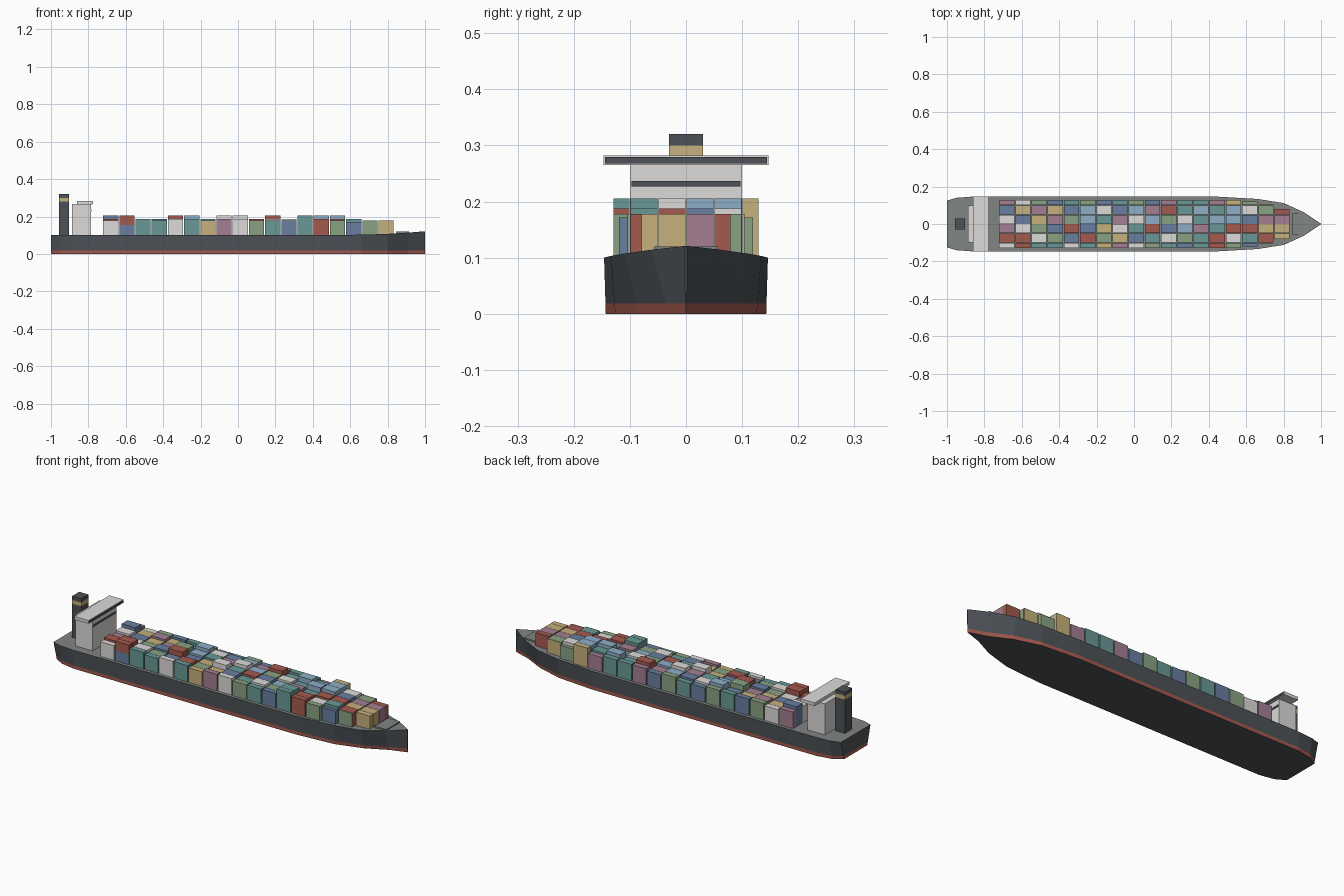
import bpy, bmesh, random

if "Cube" in bpy.data.objects:
    bpy.data.objects.remove(bpy.data.objects["Cube"])

random.seed(4)


def srgb(*rgb):
    return [((c / 255 + 0.055) / 1.055) ** 2.4 for c in rgb] + [1.0]


def material(name, *rgb):
    m = bpy.data.materials.new(name)
    m.diffuse_color = srgb(*rgb)
    m.use_nodes = True
    m.node_tree.nodes["Principled BSDF"].inputs["Base Color"].default_value = m.diffuse_color
    return m


MATS = {
    "H": material("hull charcoal", 77, 82, 87),
    "K": material("deck grey", 128, 133, 130),
    "W": material("off white", 220, 219, 217),
    "R": material("brick red", 165, 90, 79),
    "T": material("teal", 104, 153, 150),
    "N": material("slate blue", 104, 127, 160),
    "L": material("light blue", 143, 174, 198),
    "G": material("sage green", 137, 162, 131),
    "Y": material("sand", 198, 176, 124),
    "M": material("mauve", 163, 127, 147),
}


def finish(name, bm, keys):
    bmesh.ops.recalc_face_normals(bm, faces=bm.faces)
    me = bpy.data.meshes.new(name)
    bm.to_mesh(me)
    bm.free()
    for k in keys:
        me.materials.append(MATS[k])
    ob = bpy.data.objects.new(name, me)
    bpy.context.collection.objects.link(ob)
    return ob


def add_box(bm, x0, x1, y0, y1, z0, z1, mat=0):
    v = [bm.verts.new((x, y, z)) for x in (x0, x1) for y in (y0, y1) for z in (z0, z1)]
    for f in ((0, 1, 3, 2), (4, 6, 7, 5), (0, 4, 5, 1), (2, 3, 7, 6), (0, 2, 6, 4), (1, 5, 7, 3)):
        bm.faces.new([v[i] for i in f]).material_index = mat


def box(name, key, *dims):
    bm = bmesh.new()
    add_box(bm, *dims)
    return finish(name, bm, key)


# Hull stations: x, half width at keel, half width at deck, deck height
STATIONS = [
    (-1.0, 0.098, 0.125, 0.1), (-0.95, 0.128, 0.14, 0.1), (-0.87, 0.143, 0.146, 0.1),
    (0.45, 0.143, 0.146, 0.1), (0.66, 0.126, 0.134, 0.103), (0.80, 0.085, 0.112, 0.107),
    (0.91, 0.03, 0.062, 0.114), (1.0, 0.001, 0.002, 0.121)]
WATERLINE = 0.018
bm = bmesh.new()
rings = []
for x, low, top, h in STATIONS:
    mid = low + (top - low) * WATERLINE / h
    half = [(low, 0), (mid, WATERLINE), (top, h)]
    pts = half + [(-y, z) for y, z in reversed(half)]
    rings.append([bm.verts.new((x, y, z)) for y, z in pts])
STRIP = [1, 0, 2, 0, 1, 0]      # red band, topsides, deck, topsides, red band, bottom
for a, b in zip(rings, rings[1:]):
    for i in range(6):
        j = (i + 1) % 6
        bm.faces.new((a[i], a[j], b[j], b[i])).material_index = STRIP[i]
for r in (rings[0], rings[-1]):
    bm.faces.new((r[0], r[1], r[4], r[5])).material_index = 1
    bm.faces.new((r[1], r[2], r[3], r[4])).material_index = 0
finish("hull", bm, "HRK")

# Raised bow platform
box("bow_platform", "K", 0.845, 0.915, -0.057, 0.057, 0.1, 0.12)

# Accommodation block, bridge with wings, and window strips
box("deckhouse", "W", -0.888, -0.787, -0.1, 0.1, 0.1, 0.266)
box("bridge", "W", -0.861, -0.778, -0.147, 0.147, 0.265, 0.282)
box("bridge_windows", "H", -0.779, -0.775, -0.144, 0.144, 0.268, 0.279)
box("deckhouse_windows", "H", -0.788, -0.784, -0.097, 0.097, 0.227, 0.237)

# Funnel with painted band
for name, key, z0, z1 in (("funnel", "H", 0.1, 0.28), ("funnel_band", "Y", 0.28, 0.3),
                          ("funnel_cap", "H", 0.3, 0.32)):
    box(name, key, -0.957, -0.903, -0.03, 0.03, z0, z1)

# Container bays: one string per bay, six stacks from starboard (-y) to port (+y);
# a lower-case letter marks a stack raised to the full height
BAYS = ["WRMWnM", "rrWNYW", "TWGYMG", "TGNMYN", "WNrgNT", "TRNLlG", "YGYTWN", "MYwMNT", "WNTwLG",
        "GTRLMN", "TWNGrM", "NGLWTT", "ttMTlT", "RRTlTM", "GWRllY", "NTRNWG", "GRYMGY", "YYYMRR"]
BAYS[14] = "GWRlly"
COLOURS = "WRTNLGYM"
bm = bmesh.new()
for i, bay in enumerate(BAYS):
    x0 = -0.721 + 0.0866 * i
    limit = {15: 0.12, 16: 0.105, 17: 0.08}.get(i, 0.13)
    for row, letter in enumerate(bay):
        y0 = max(-0.15 + 0.05 * row, -limit)
        y1 = min(-0.10 + 0.05 * row, limit)
        if y1 - y0 < 0.004:
            continue
        top = 0.178 if i > 15 else 0.205 if letter.islower() else random.choice((0.178, 0.188))
        if i == 15:
            top = 0.172 if row in (0, 5) else 0.188
        bottom = 0.1
        if i == 1 and row == 0:                    # two-tier corner stack
            bottom = 0.155
            add_box(bm, x0, x0 + 0.081, y0 + .0007, y1 - .0007, 0.099, bottom, COLOURS.index("N"))
        add_box(bm, x0, x0 + 0.081, y0 + .0007, y1 - .0007, bottom, top,
                COLOURS.index(letter.upper()))
finish("containers", bm, COLOURS)
